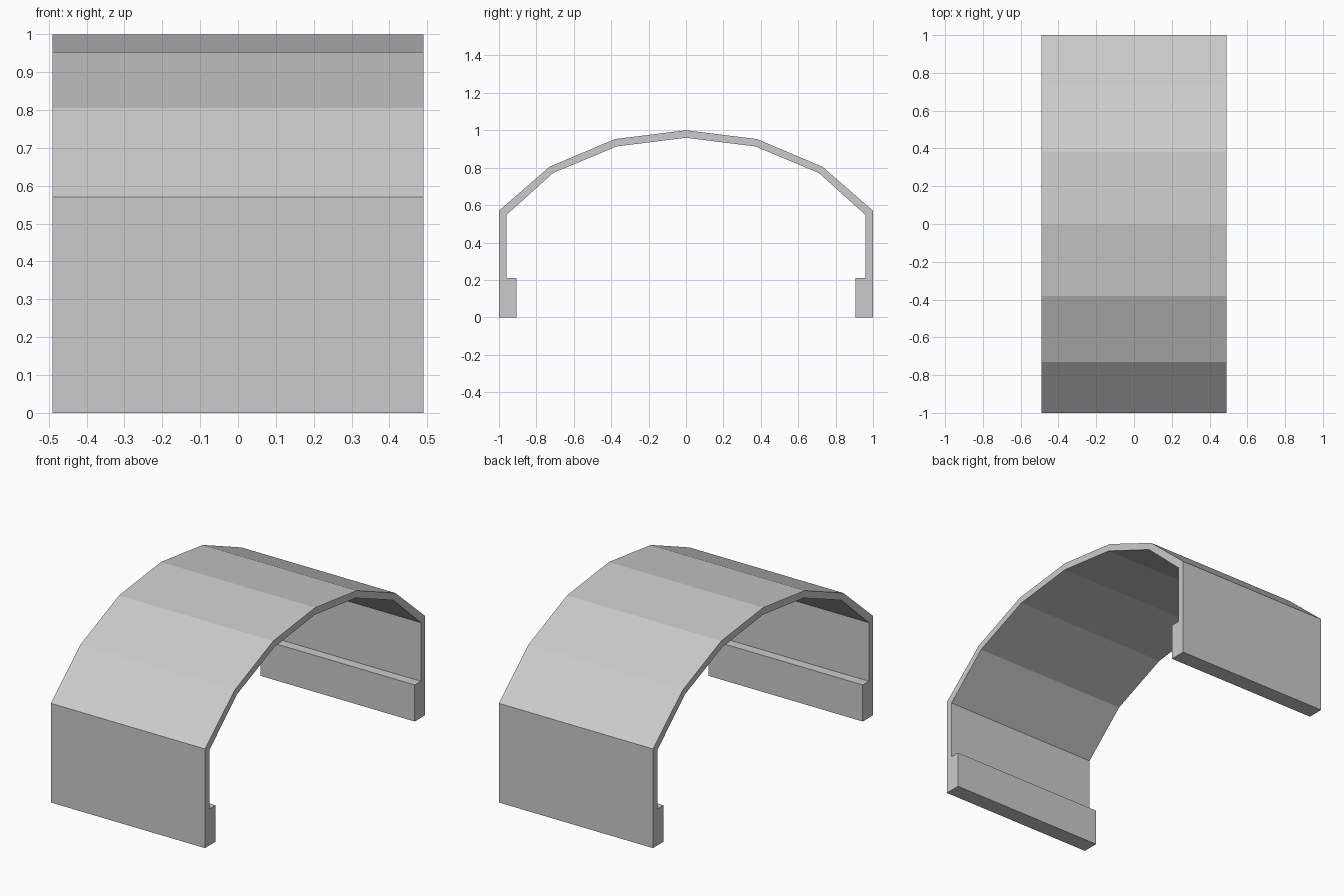
import bpy
import bmesh

cube = bpy.data.objects.get("Cube")
if cube:
    bpy.data.objects.remove(cube, do_unlink=True)

HALF_WIDTH = 0.49

grey = bpy.data.materials.new("light grey")
grey.use_nodes = True
colour = (0.6, 0.6, 0.6, 1)
grey.diffuse_color = colour
grey.node_tree.nodes["Principled BSDF"].inputs["Base Color"].default_value = colour

# Half cross-section (y, z): outer skin up to the crown, inner skin down to the foot
outer = [(1, 0), (1, 0.57), (0.73, 0.805), (0.38, 0.953), (0, 1)]
inner = [(0, 0.96), (0.37, 0.914), (0.71, 0.772), (0.96, 0.547),
         (0.96, 0.21), (0.905, 0.21), (0.905, 0)]


def mirrored(points):
    return [(-y, z) for y, z in reversed(points)]


# Closed outline of the whole arch, sharing the two crown points
profile = outer + mirrored(outer)[1:] + mirrored(inner) + inner[1:]

# Extrude the outline along the width
bm = bmesh.new()
end = bm.faces.new([bm.verts.new((-HALF_WIDTH, y, z)) for y, z in profile])
swept = bmesh.ops.extrude_face_region(bm, geom=[end], use_keep_orig=True)
bmesh.ops.translate(bm, vec=(2 * HALF_WIDTH, 0, 0),
                    verts=[v for v in swept["geom"] if isinstance(v, bmesh.types.BMVert)])
bmesh.ops.recalc_face_normals(bm, faces=bm.faces)

mesh = bpy.data.meshes.new("arched_cover")
bm.to_mesh(mesh)
bm.free()
mesh.materials.append(grey)
cover = bpy.data.objects.new("arched_cover", mesh)
bpy.context.collection.objects.link(cover)
